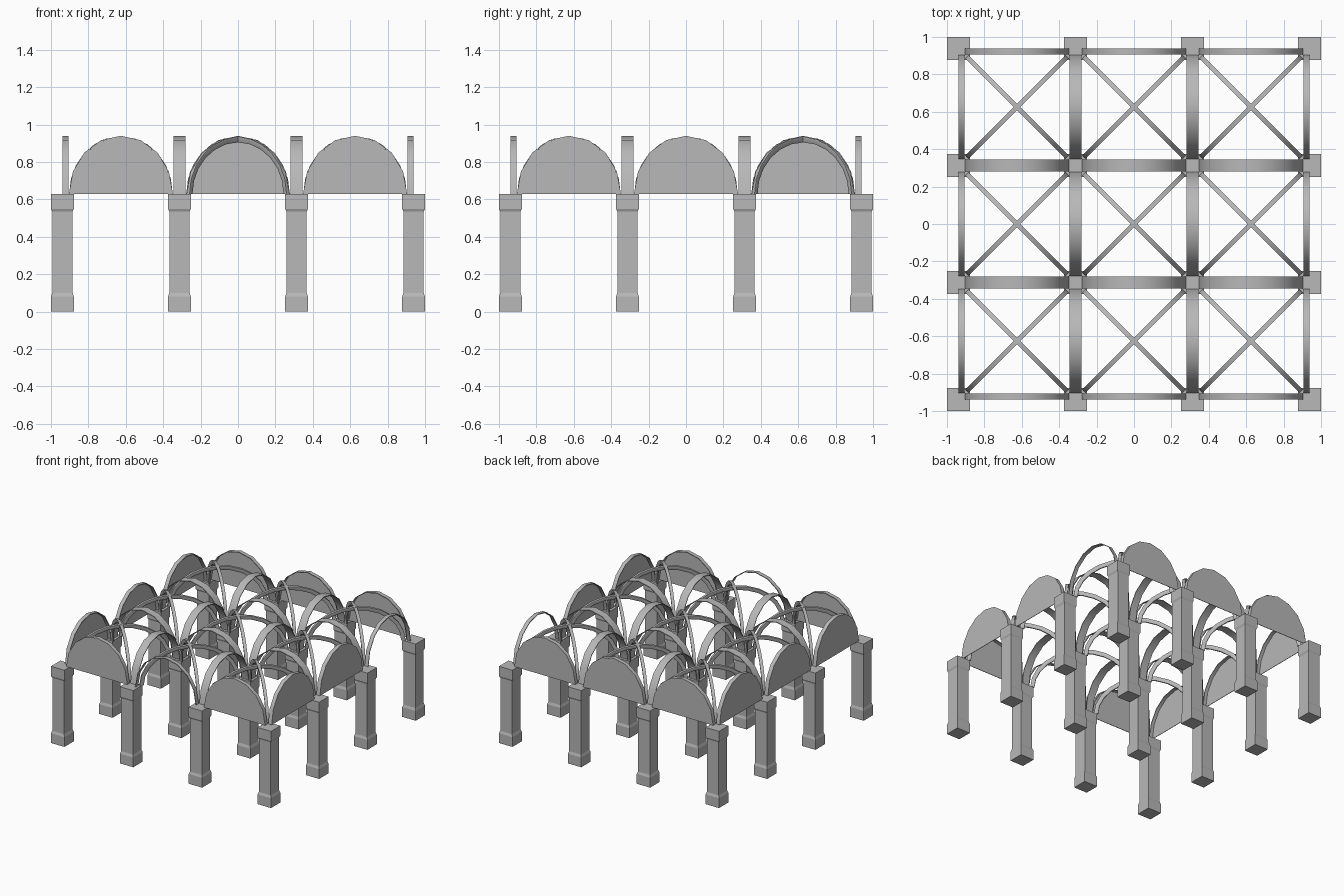
import bpy, bmesh, math
from mathutils import Vector, Matrix

if "Cube" in bpy.data.objects:
    bpy.data.objects.remove(bpy.data.objects["Cube"])

stone = bpy.data.materials.new("grey_stone")
stone.use_nodes = True
GREY = (0.48, 0.48, 0.48, 1)
stone.diffuse_color = GREY
stone.node_tree.nodes["Principled BSDF"].inputs["Base Color"].default_value = GREY

BAY = 0.626            # spacing of the columns
SPRING = 0.63          # height where arches start
SPAN, RISE = 0.278, 0.31
SEGMENTS = 8
LINES = [(i - 1.5) * BAY for i in range(4)]
CENTRES = [(i - 1) * BAY for i in range(3)]


def make_mesh(name, bm, smooth=False):
    bmesh.ops.recalc_face_normals(bm, faces=bm.faces)
    if smooth:
        for f in bm.faces:
            f.smooth = True
        for e in bm.edges:
            if len(e.link_faces) == 2 and e.calc_face_angle() > math.radians(32):
                e.smooth = False
    mesh = bpy.data.meshes.new(name)
    bm.to_mesh(mesh)
    bm.free()
    mesh.materials.append(stone)
    return mesh


def place(name, mesh, x, y, angle=0):
    ob = bpy.data.objects.new(name, mesh)
    ob.matrix_world = Matrix.Translation((x, y, 0)) @ Matrix.Rotation(angle, 4, "Z")
    bpy.context.collection.objects.link(ob)


def skin(bm, rings):
    """Bridge a list of closed rings of points and cap both ends."""
    rows = [[bm.verts.new(p) for p in ring] for ring in rings]
    for a, b in zip(rows, rows[1:]):
        n = len(a)
        for i in range(n):
            bm.faces.new((a[i], a[(i + 1) % n], b[(i + 1) % n], b[i]))
    bm.faces.new(rows[0])
    bm.faces.new(rows[-1])


def arch_mesh(name, span, rise, section, segments=SEGMENTS):
    """Sweep a (sideways, outward) section over a half ellipse along x."""
    bm = bmesh.new()
    rings = []
    for i in range(segments + 1):
        t = math.pi * i / segments
        c = Vector((span * math.cos(t), 0, SPRING + rise * math.sin(t)))
        out = Vector((rise * math.cos(t), 0, span * math.sin(t))).normalized()
        rings.append([c + Vector((0, u, 0)) + out * v for u, v in section])
    skin(bm, rings)
    return make_mesh(name, bm, True)


# Square column with base and capital
bm = bmesh.new()
profile = [(0.061, 0), (0.061, 0.08), (0.054, 0.1), (0.054, 0.535),
           (0.061, 0.55), (0.061, SPRING)]
skin(bm, [[(sx * r, sy * r, z) for sx, sy in ((-1, -1), (1, -1), (1, 1), (-1, 1))]
          for r, z in profile])
column = make_mesh("column", bm)
for x in LINES:
    for y in LINES:
        place("column", column, x, y)

# Broad inner arches, half-width edge arches and moulded diagonal ribs
W, T = 0.032, 0.006
inner_arch = arch_mesh("inner_arch", SPAN, RISE, [(-W, 0), (W, 0), (W, -T), (-W, -T)])
edge_arch = arch_mesh("edge_arch", SPAN, RISE, [(0, 0), (W, 0), (W, -T), (0, -T)])
rib = arch_mesh("diagonal_rib", 0.268 * math.sqrt(2), RISE - 0.005,
                [(-0.012, 0), (0.012, 0), (0.012, -0.012), (0.005, -0.03),
                 (-0.005, -0.03), (-0.012, -0.012)], 12)

# Thin wall panel filling an edge arch
bm = bmesh.new()
rings = []
for y in (0, 0.004):
    rings.append([((SPAN - T) * math.cos(math.pi * i / SEGMENTS), y,
                   SPRING + (RISE - T) * math.sin(math.pi * i / SEGMENTS))
                  for i in range(SEGMENTS + 1)])
skin(bm, rings)
panel = make_mesh("wall_panel", bm)

for c in CENTRES:
    for line in LINES[1:3]:
        place("inner_arch", inner_arch, c, line)
        place("inner_arch", inner_arch, line, c, math.pi / 2)
    for d in CENTRES:
        for k in (1, 3):
            place("diagonal_rib", rib, c, d, k * math.pi / 4)

# Four sides, starting at the front; one bay stays open on the front and right
EDGE = LINES[3]
open_bays = {(0, 1), (1, 2)}
for side in range(4):
    angle = side * math.pi / 2
    turn = Matrix.Rotation(angle, 3, "Z")
    for i, c in enumerate(CENTRES):
        p = turn @ Vector((c, -EDGE, 0))
        place("edge_arch", edge_arch, p.x, p.y, angle)
        if (side, i) not in open_bays:
            place("wall_panel", panel, p.x, p.y, angle)
